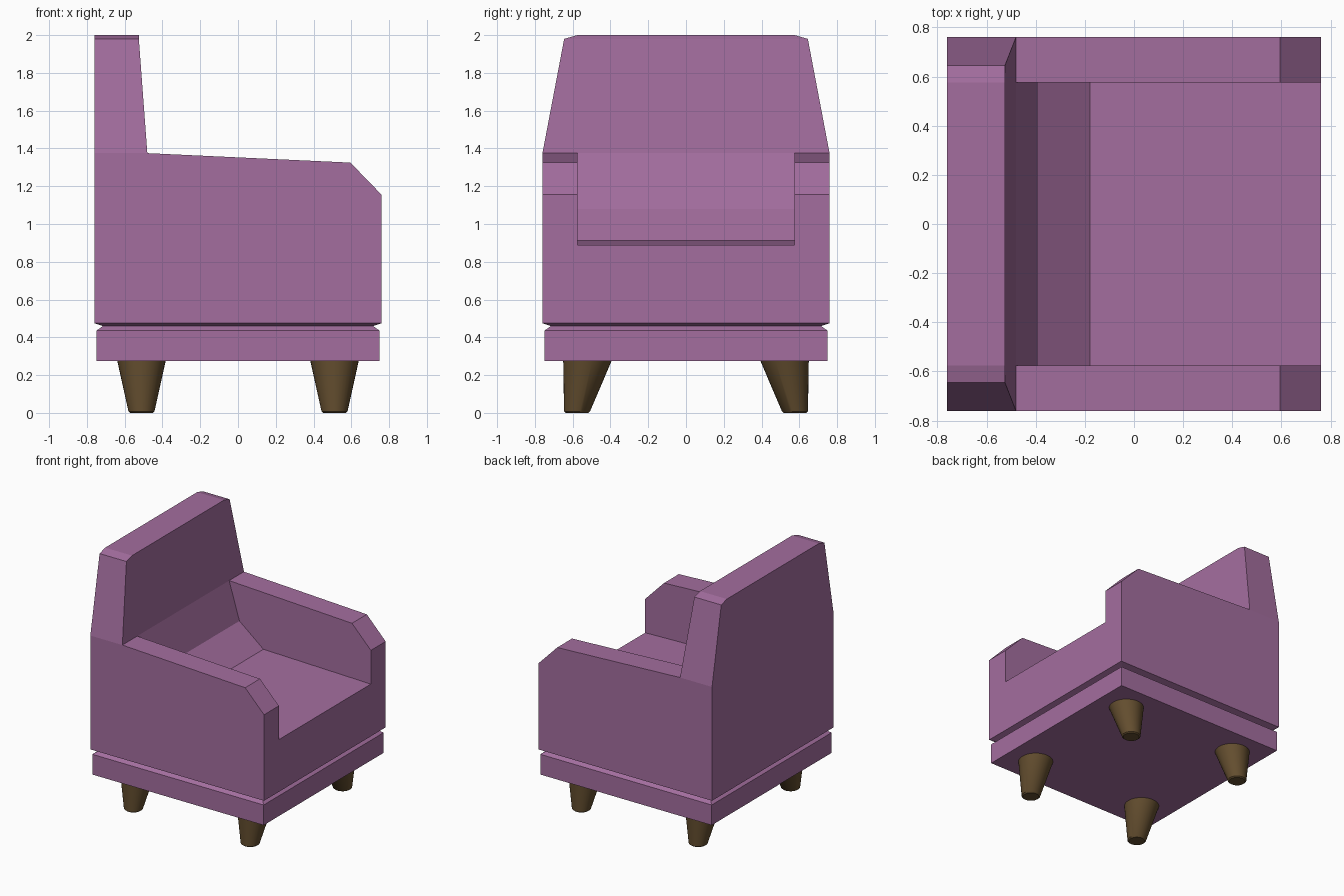
import bpy, bmesh
from mathutils import Matrix, Vector

if "Cube" in bpy.data.objects:
    bpy.data.objects.remove(bpy.data.objects["Cube"])


def material(name, rgb):
    m = bpy.data.materials.new(name)
    m.diffuse_color = (*rgb, 1)
    m.use_nodes = True
    m.node_tree.nodes["Principled BSDF"].inputs["Base Color"].default_value = m.diffuse_color
    return m


purple = material("purple fabric", (0.37, 0.155, 0.345))
brown = material("dark wood", (0.125, 0.075, 0.028))


def finish(bm, name, mat):
    bmesh.ops.recalc_face_normals(bm, faces=bm.faces)
    me = bpy.data.meshes.new(name)
    bm.to_mesh(me)
    bm.free()
    me.materials.append(mat)
    ob = bpy.data.objects.new(name, me)
    bpy.context.collection.objects.link(ob)
    return ob


def prism(name, profile, half, cuts=(), widths=None):
    """Extrude an x-z profile along y, split it at heights, then narrow some heights."""
    bm = bmesh.new()
    face = bm.faces.new([bm.verts.new((x, -half, z)) for x, z in profile])
    ext = bmesh.ops.extrude_face_region(bm, geom=[face])["geom"]
    for v in ext:
        if isinstance(v, bmesh.types.BMVert):
            v.co.y = half
    if len(bm.faces) == len(profile) + 1:
        bm.faces.new([v for v in face.verts])
    for z in cuts:
        bmesh.ops.bisect_plane(bm, geom=bm.verts[:] + bm.edges[:] + bm.faces[:],
                               dist=1e-4, plane_co=(0, 0, z), plane_no=(0, 0, 1))
    for v in bm.verts:
        for z, w in (widths or {}).items():
            if abs(v.co.z - z) < 1e-3:
                v.co.y = w if v.co.y > 0 else -w
    return finish(bm, name, purple)


# Upholstered body: arms and tapered back in one side profile
body = prism("body", [(-0.715, 0.46), (0.715, 0.46), (0.76, 0.475), (0.76, 1.155),
                      (0.595, 1.325), (-0.48, 1.375), (-0.525, 1.98), (-0.525, 2.0),
                      (-0.76, 2.0), (-0.76, 1.98), (-0.76, 1.375), (-0.76, 0.475)],
             0.76, (0.475, 1.375, 1.98), {0.46: 0.715, 1.98: 0.645, 2.0: 0.575})

# Seat hollow between the arms
cutter = prism("seat_cutter", [(-0.48, 1.375), (-0.39, 1.08), (-0.18, 0.912), (0.76, 0.888),
                               (0.9, 0.8845), (0.9, 1.6), (-0.44, 1.6)], 0.575)
cutter.hide_render = True
mod = body.modifiers.new("seat hollow", "BOOLEAN")
mod.operation = "DIFFERENCE"
mod.solver = "EXACT"
mod.object = cutter
bpy.context.view_layer.objects.active = body
body.select_set(True)
bpy.ops.object.modifier_apply(modifier=mod.name)
bpy.data.objects.remove(cutter)

# Base plinth with chamfered top
prism("base", [(-0.75, 0.275), (0.75, 0.275), (0.75, 0.435), (0.715, 0.46),
               (-0.715, 0.46), (-0.75, 0.435)], 0.75, (0.435,), {0.46: 0.715})

# Tapered round legs, splayed outwards in y
for end, sx in (("front", 1), ("back", -1)):
    for side, sy in (("right", 1), ("left", -1)):
        bm = bmesh.new()
        bmesh.ops.create_cone(bm, cap_ends=True, segments=32, radius1=0.067,
                              radius2=0.128, depth=0.275,
                              matrix=Matrix.Translation((0.511 * sx, 0, 0.1375)))
        for v in bm.verts:
            v.co.y += sy * (0.577 if v.co.z < 0.1 else 0.522)
        foot = [e for e in bm.edges if all(v.co.z < 0.01 for v in e.verts)]
        bmesh.ops.bevel(bm, geom=foot, offset=0.008, segments=1, affect="EDGES")
        leg = finish(bm, f"{end}_{side}_leg", brown)
        bpy.ops.object.select_all(action="DESELECT")
        leg.select_set(True)
        bpy.context.view_layer.objects.active = leg
        bpy.ops.object.shade_smooth_by_angle(angle=0.6)
